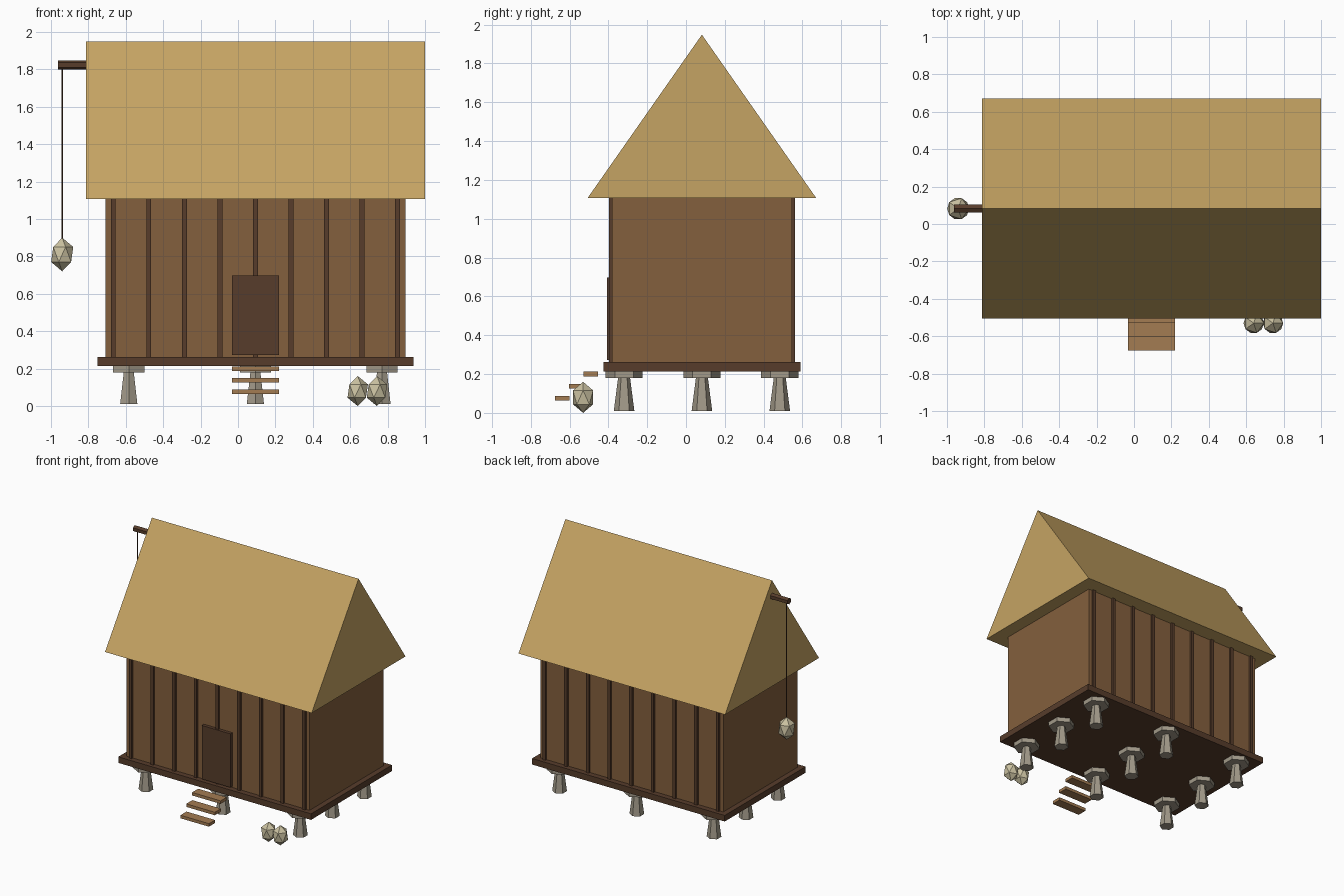
import bpy, bmesh, math
from mathutils import Matrix, Vector

if "Cube" in bpy.data.objects:
    bpy.data.objects.remove(bpy.data.objects["Cube"])

CX, CY = 0.093, 0.082   # centre of the hut body


def material(name, rgb):
    m = bpy.data.materials.new(name)
    m.diffuse_color = (*rgb, 1)
    m.use_nodes = True
    m.node_tree.nodes["Principled BSDF"].inputs["Base Color"].default_value = m.diffuse_color
    return m


STRAW = material("straw", (0.56, 0.37, 0.125))
WOOD = material("wall_wood", (0.23, 0.115, 0.047))
DARK = material("dark_wood", (0.095, 0.046, 0.024))
STEP = material("step_wood", (0.37, 0.20, 0.085))
STONE = material("stone", (0.36, 0.32, 0.25))
SACK = material("sack_cloth", (0.60, 0.54, 0.36))


def finish(name, bm, mat):
    me = bpy.data.meshes.new(name)
    bmesh.ops.recalc_face_normals(bm, faces=bm.faces)
    bm.to_mesh(me)
    bm.free()
    me.materials.append(mat)
    ob = bpy.data.objects.new(name, me)
    bpy.context.collection.objects.link(ob)
    return ob


def box(name, lo, hi, mat):
    lo, hi = Vector(lo), Vector(hi)
    bm = bmesh.new()
    bmesh.ops.create_cube(bm, size=1, matrix=Matrix.Translation((lo + hi) / 2)
                          @ Matrix.Diagonal((*(hi - lo), 1)))
    return finish(name, bm, mat)


def cone(name, centre, r1, r2, depth, mat, sides=6, rot=Matrix()):
    bm = bmesh.new()
    bmesh.ops.create_cone(bm, cap_ends=True, segments=sides, radius1=r1, radius2=r2,
                          depth=depth, matrix=Matrix.Translation(centre) @ rot
                          @ Matrix.Rotation(math.pi / 2, 4, 'Z'))
    # make the first corner lie on the y axis
    v = max(bm.verts, key=lambda v: v.co.y)
    if rot == Matrix() and sides == 6 and abs(v.co.x - centre[0]) > 1e-4:
        bmesh.ops.rotate(bm, verts=bm.verts, cent=centre,
                         matrix=Matrix.Rotation(math.pi / 6, 3, 'Z'))
    return finish(name, bm, mat)


def sack(name, centre, r, half):
    bm = bmesh.new()
    bmesh.ops.create_icosphere(bm, subdivisions=1, radius=1, matrix=Matrix.Translation(centre)
                               @ Matrix.Diagonal((r, r, half, 1)))
    return finish(name, bm, SACK)


# stone stilts with rat-guard caps, three by three
for i in (-1, 0, 1):
    for j in (-1, 0, 1):
        x, y = CX + i * 0.677, CY + j * 0.401
        cone("stilt", (x, y, 0.095), 0.053, 0.031, 0.17, STONE)
        cone("stilt_cap", (x, y, 0.197), 0.096, 0.096, 0.036, STONE)

# platform and walls
box("platform", (CX - 0.845, CY - 0.507, 0.214), (CX + 0.845, CY + 0.507, 0.262), DARK)
box("walls", (CX - 0.802, CY - 0.464, 0.262), (CX + 0.802, CY + 0.464, 1.11), WOOD)

# vertical battens on front and back
for i in range(9):
    x = CX + (i - 4) * 0.19
    for s in (-1, 1):
        y = CY + s * 0.465
        box("batten", (x - 0.013, y - 0.014, 0.262), (x + 0.013, y + 0.014, 1.108), DARK)

# door
box("door", (-0.032, -0.408, 0.272), (0.218, -0.37, 0.697), DARK)

# floating steps
for i in range(3):
    y, z = -0.491 - i * 0.073, 0.200 - i * 0.0625
    box("step", (-0.032, y - 0.038, z - 0.012), (0.218, y + 0.038, z + 0.012), STEP)

# solid gable roof, triangular profile swept along x
bm = bmesh.new()
profile = [(CY - 0.588, 1.108), (CY + 0.588, 1.108), (CY, 1.948)]
face = bm.faces.new([bm.verts.new((-0.812, y, z)) for y, z in profile])
ext = bmesh.ops.extrude_face_region(bm, geom=[face], use_keep_orig=True)
bmesh.ops.translate(bm, vec=(1.812, 0, 0),
                    verts=[g for g in ext["geom"] if isinstance(g, bmesh.types.BMVert)])
finish("roof", bm, STRAW)

# hoist beam, rope and hanging sack
cone("hoist_beam", (-0.78, CY, 1.823), 0.025, 0.025, 0.366, DARK,
     rot=Matrix.Rotation(math.pi / 2, 4, 'Y'))
cone("rope", (-0.94, CY, 1.35), 0.004, 0.004, 0.94, DARK)
sack("hanging_sack", (-0.94, CY, 0.81), 0.066, 0.09)

# sacks on the ground
for x in (0.64, 0.743):
    sack("ground_sack", (x, -0.53, 0.08), 0.061, 0.08)
